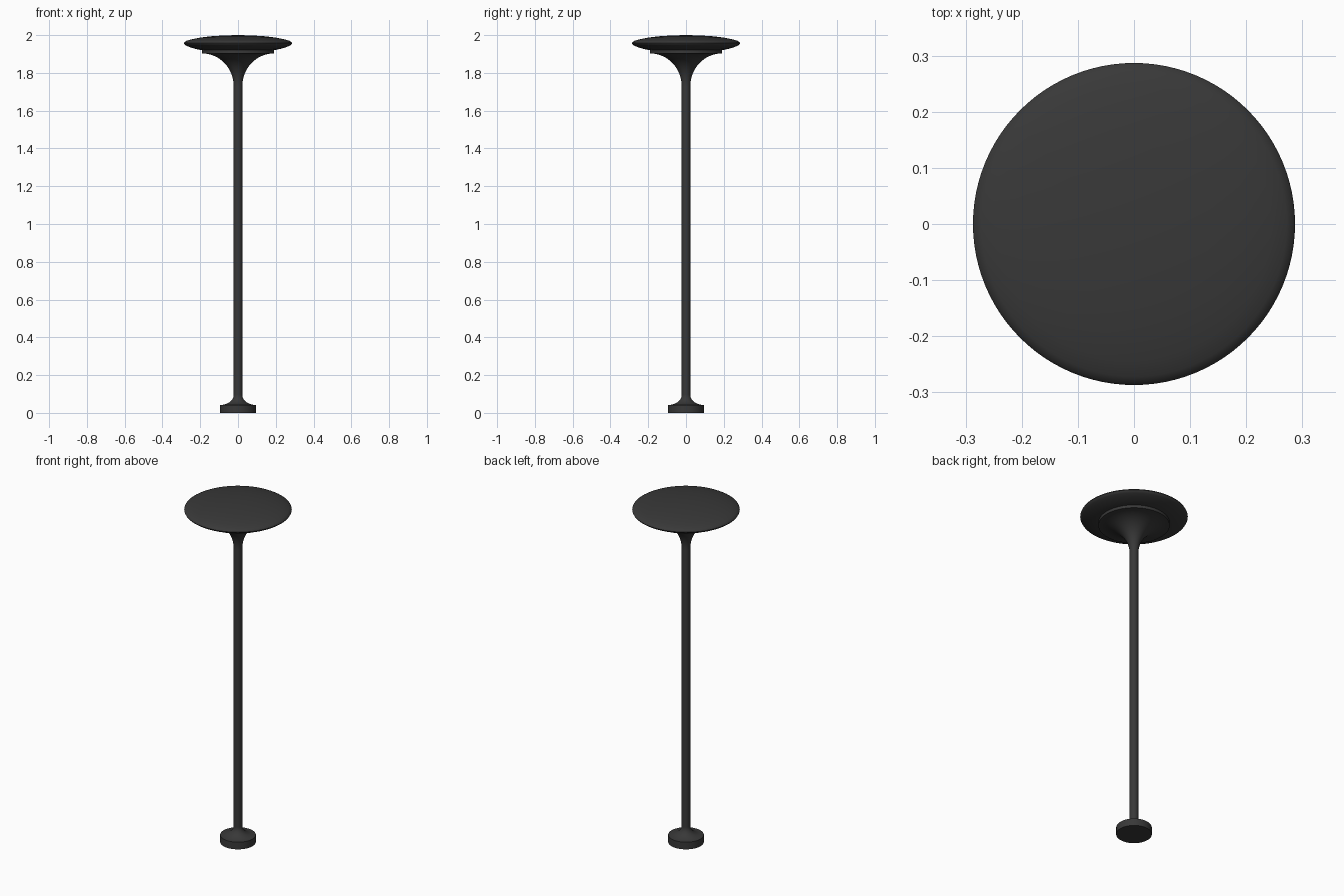
import bpy, bmesh
from math import sin, cos, pi

if "Cube" in bpy.data.objects:
    bpy.data.objects.remove(bpy.data.objects["Cube"])

SEGS = 96
POLE_R = 0.023

dark = bpy.data.materials.new("dark_metal")
dark.diffuse_color = (0.04, 0.04, 0.04, 1)
dark.use_nodes = True
dark.node_tree.nodes["Principled BSDF"].inputs["Base Color"].default_value = dark.diffuse_color


def lathe(name, profile):
    """Spin a closed (radius, z) profile, starting and ending on the axis."""
    bm = bmesh.new()
    verts = [bm.verts.new((r, 0, z)) for r, z in profile]
    edges = [bm.edges.new(p) for p in zip(verts, verts[1:])]
    bmesh.ops.spin(bm, geom=verts + edges, cent=(0, 0, 0), axis=(0, 0, 1),
                   angle=2 * pi, steps=SEGS, use_merge=False)
    bmesh.ops.remove_doubles(bm, verts=bm.verts, dist=1e-5)
    bmesh.ops.recalc_face_normals(bm, faces=bm.faces)
    mesh = bpy.data.meshes.new(name)
    bm.to_mesh(mesh)
    bm.free()
    obj = bpy.data.objects.new(name, mesh)
    bpy.context.collection.objects.link(obj)
    mesh.materials.append(dark)
    bpy.ops.object.select_all(action='DESELECT')
    obj.select_set(True)
    bpy.context.view_layer.objects.active = obj
    bpy.ops.object.shade_smooth_by_angle(angle=0.6)
    return obj


def flare(r, z0, z1, n=16):
    """Concave quarter ellipse from the pole at z0 out to radius r at z1."""
    ts = [i / n * pi / 2 for i in range(n + 1)]
    return [(POLE_R + (r - POLE_R) * (1 - cos(t)), z0 + (z1 - z0) * sin(t)) for t in ts]


# Round foot with a fillet rising into the pole
lathe("base", [(0, 0), (0.095, 0), (0.095, 0.04)]
      + flare(0.095, 0.095, 0.042)[::-1] + [(0, 0.095)])

# Straight pole
lathe("pole", [(0, 0.09), (POLE_R, 0.09), (POLE_R, 1.735), (0, 1.735)])

# Trumpet-shaped collar under the lamp head
lathe("trumpet", [(0, 1.73)] + flare(0.19, 1.73, 1.903, 24)
      + [(0.19, 1.93), (0, 1.93)])

# Lens-shaped cap: shallow dome, rounded rim, sloping underside
lathe("cap", [(0, 1.92), (0.19, 1.92), (0.225, 1.927), (0.255, 1.936),
              (0.275, 1.945), (0.284, 1.951), (0.287, 1.957), (0.284, 1.963),
              (0.272, 1.97), (0.245, 1.978), (0.20, 1.987), (0.14, 1.994),
              (0.07, 1.9985), (0, 2.0)])
